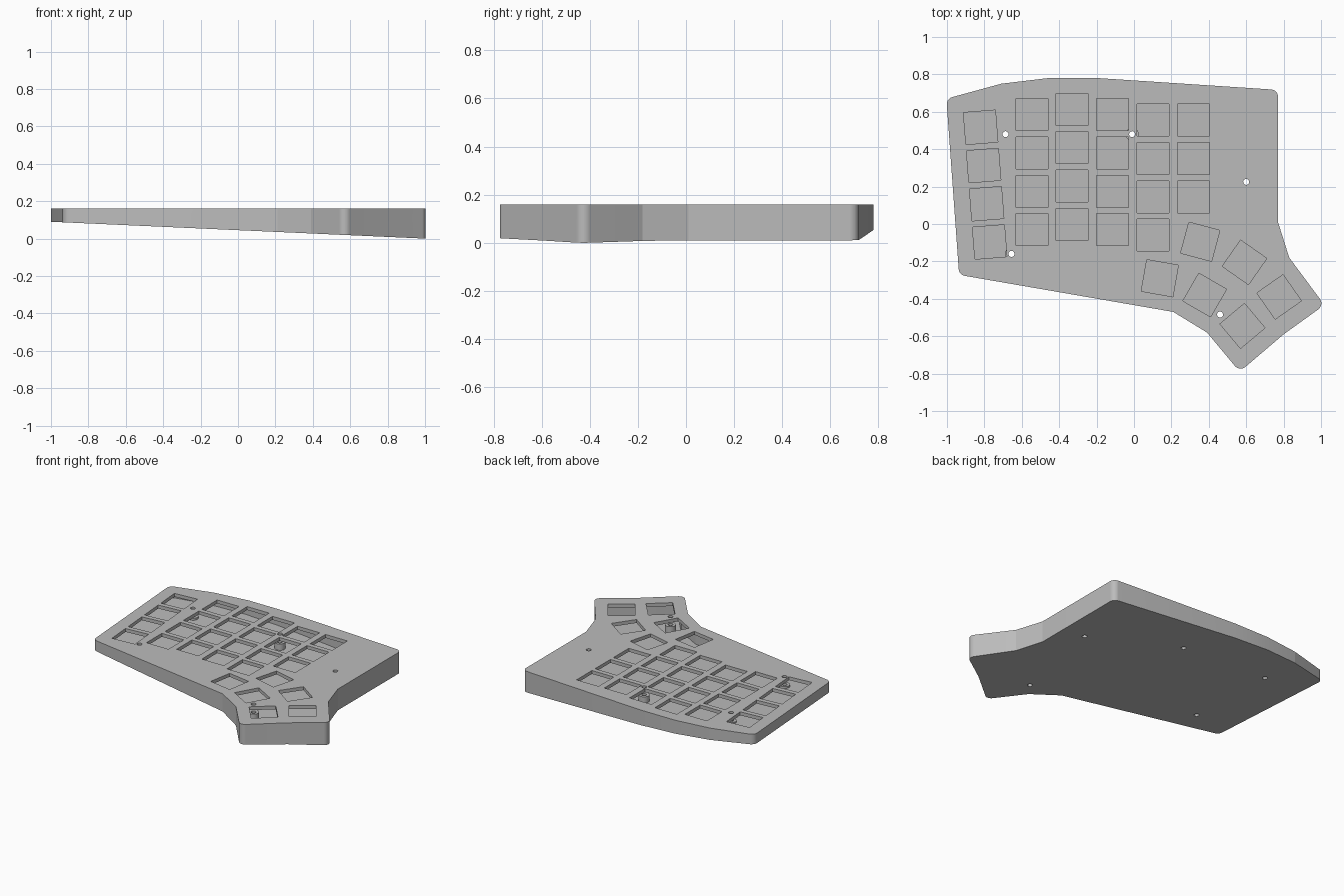
import bpy, bmesh, math
from mathutils import Vector, Matrix

cube = bpy.data.objects.get("Cube")
if cube:
    bpy.data.objects.remove(cube, do_unlink=True)

TOP, PLATE, FLOOR, WALL = 0.16, 0.024, 0.016, 0.045
KEY, PITCH, HOLE = 0.171, 0.205, 0.016

grey = bpy.data.materials.new("matte grey")
grey.use_nodes = True
grey.diffuse_color = (0.5, 0.5, 0.5, 1)
grey.node_tree.nodes["Principled BSDF"].inputs["Base Color"].default_value = (0.5, 0.5, 0.5, 1)

# Case outline, counter-clockwise: x, y, corner radius
OUTLINE = [(-1.003, 0.67, 0.04), (-0.935, -0.272, 0.04), (0.21, -0.47, 0), (0.39, -0.58, 0),
           (0.565, -0.79, 0.04), (0.80, -0.59, 0), (1.018, -0.433, 0.04), (0.83, -0.18, 0),
           (0.77, 0.01, 0), (0.77, 0.717, 0.04), (-0.19, 0.78, 0), (-0.46, 0.78, 0),
           (-0.71, 0.75, 0)]


def underside(x):
    return 0.045 - 0.045 * x


def case_outline(inset=0.0):
    """Outline moved inward by inset, with its main corners rounded."""
    pts = [Vector(p[:2]) for p in OUTLINE]
    n = len(pts)
    moved = []
    for i, p in enumerate(pts):
        d0 = (p - pts[i - 1]).normalized()
        d1 = (pts[(i + 1) % n] - p).normalized()
        n0, n1 = Vector((-d0.y, d0.x)), Vector((-d1.y, d1.x))
        moved.append(p + (n0 + n1) * inset / (1 + n0.dot(n1)))
    out = []
    for i, p in enumerate(moved):
        r = OUTLINE[i][2] - inset * 0.5
        if OUTLINE[i][2] == 0:
            out.append(p)
            continue
        u = (moved[i - 1] - p).normalized()
        v = (moved[(i + 1) % n] - p).normalized()
        half = u.angle(v) / 2
        c = p + (u + v).normalized() * r / math.sin(half)
        a = p + u * r / math.tan(half) - c
        b = p + v * r / math.tan(half) - c
        out += [c + a.lerp(b, k / 12).normalized() * r for k in range(13)]
    return out


def circle(x, y, r, sides=48):
    return [Vector((x + r * math.cos(t * math.tau / sides),
                    y + r * math.sin(t * math.tau / sides))) for t in range(sides)]


def key_square(x, y, degrees):
    turn = Matrix.Rotation(math.radians(degrees), 2)
    h = KEY / 2
    return [Vector((x, y)) + turn @ Vector(c) for c in ((-h, -h), (h, -h), (h, h), (-h, h))]


def prisms(name, loops, bottom, top):
    """One object made of upright prisms; bottom is a function of x."""
    bm = bmesh.new()
    for loop in loops:
        low = [bm.verts.new((p.x, p.y, bottom(p.x))) for p in loop]
        high = [bm.verts.new((p.x, p.y, top)) for p in loop]
        bm.faces.new(low[::-1])
        bm.faces.new(high)
        for i in range(len(loop)):
            j = (i + 1) % len(loop)
            bm.faces.new((low[i], low[j], high[j], high[i]))
    mesh = bpy.data.meshes.new(name)
    bm.to_mesh(mesh)
    bm.free()
    mesh.materials.append(grey)
    ob = bpy.data.objects.new(name, mesh)
    bpy.context.collection.objects.link(ob)
    return ob


def activate(ob):
    bpy.ops.object.select_all(action='DESELECT')
    ob.select_set(True)
    bpy.context.view_layer.objects.active = ob


def cut(ob, cutter):
    mod = ob.modifiers.new("cut", 'BOOLEAN')
    mod.operation, mod.solver, mod.object = 'DIFFERENCE', 'EXACT', cutter
    activate(ob)
    bpy.ops.object.modifier_apply(modifier=mod.name)


# Key openings: finger columns (top x, top y, count, turn), then thumb keys
keys = []
for x, y, count, turn in [(-0.82, 0.517, 4, 4.5), (-0.546, 0.585, 4, 0), (-0.332, 0.613, 4, 0),
                          (-0.115, 0.585, 4, 0), (0.102, 0.555, 4, 0), (0.318, 0.555, 3, 0)]:
    step = Matrix.Rotation(math.radians(turn), 2) @ Vector((0, -PITCH))
    keys += [(x + step.x * k, y + step.y * k, turn) for k in range(count)]
keys += [(0.354, -0.095, -15), (0.138, -0.29, -10), (0.378, -0.38, -30),
         (0.591, -0.205, -35), (0.58, -0.545, 40), (0.776, -0.39, 35)]

screws = [(-0.687, 0.48), (-0.01, 0.48), (0.60, 0.225), (-0.655, -0.16), (0.46, -0.484)]

# Hollow case with sloping underside, and standoff posts inside
case = prisms("keyboard_case", [case_outline()], underside, TOP)
posts = prisms("standoff_posts", [circle(x, y, 0.035) for x, y in screws],
               lambda x: underside(x) + FLOOR * 0.5, 0.105)

cavity = prisms("cavity_cutter", [case_outline(WALL)], lambda x: underside(x) + FLOOR, TOP - PLATE)
openings = prisms("key_cutter", [key_square(*k) for k in keys], lambda x: TOP - PLATE * 1.3, TOP + 0.1)
bores = prisms("screw_cutter", [circle(x, y, HOLE) for x, y in screws], lambda x: -0.1, TOP + 0.1)

for cutter in (cavity, openings, bores):
    cutter.hide_render = True
    cut(case, cutter)
cut(posts, bores)
for cutter in (cavity, openings, bores):
    bpy.data.objects.remove(cutter, do_unlink=True)

for ob in (case, posts):
    activate(ob)
    bpy.ops.object.shade_smooth_by_angle(angle=math.radians(8.2))
